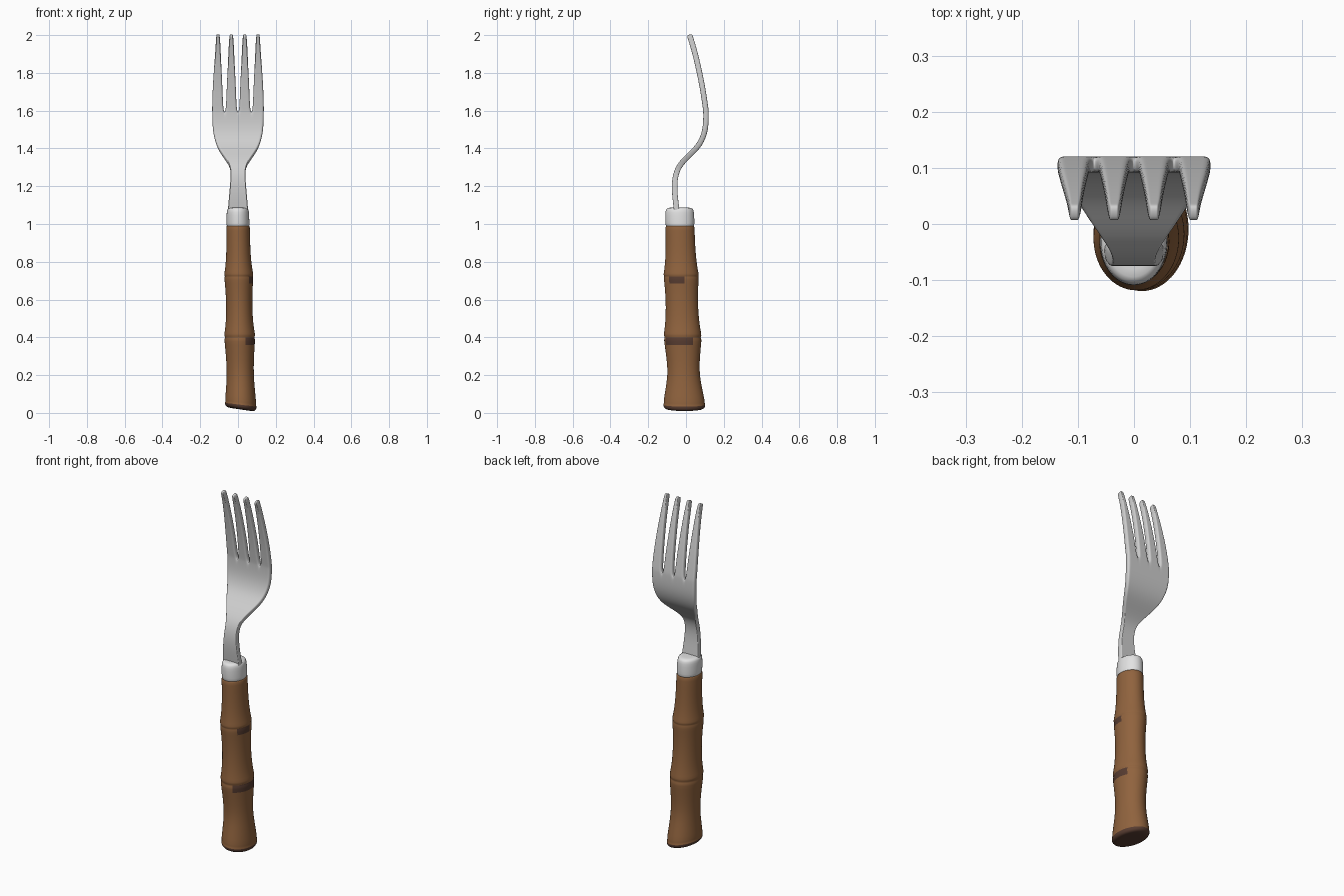
import bpy, bmesh, math

if "Cube" in bpy.data.objects:
    bpy.data.objects.remove(bpy.data.objects["Cube"])


def material(name, colour):
    m = bpy.data.materials.new(name)
    m.use_nodes = True
    m.diffuse_color = (*colour, 1)
    bsdf = next(n for n in m.node_tree.nodes if n.type == "BSDF_PRINCIPLED")
    bsdf.inputs["Base Color"].default_value = (*colour, 1)
    return m


STEEL = material("steel", (0.62, 0.62, 0.62))
COLLAR = material("pale_collar", (0.76, 0.76, 0.76))
BAMBOO = material("bamboo_brown", (0.28, 0.125, 0.048))
DARK = material("dark_brown", (0.095, 0.045, 0.03))


def finish(name, bm, materials, levels):
    bmesh.ops.recalc_face_normals(bm, faces=bm.faces)
    for f in bm.faces:
        f.smooth = True
    mesh = bpy.data.meshes.new(name)
    bm.to_mesh(mesh)
    bm.free()
    for m in materials:
        mesh.materials.append(m)
    ob = bpy.data.objects.new(name, mesh)
    bpy.context.collection.objects.link(ob)
    if name == "fork_head":
        solid = ob.modifiers.new("thickness", "SOLIDIFY")
        solid.thickness, solid.offset = 0.029, 0
    sub = ob.modifiers.new("smooth", "SUBSURF")
    sub.levels = sub.render_levels = levels
    return ob


def loft(name, rows, materials, slant=0, sides=32, rule=None):
    """Stack of ellipses (z, x radius, y radius) along the leaning handle axis."""
    bm = bmesh.new()
    rings = []
    for z, rx, ry in rows:
        cx, cy = 0.015 * (1 - z), -0.008 - 0.024 * z
        tilt = slant * max(0, 1 - z / 0.15)
        ring = []
        for i in range(sides):
            a = math.tau * i / sides
            x = rx * math.cos(a)
            ring.append(bm.verts.new((cx + x, cy + ry * math.sin(a), z - tilt * x)))
        rings.append(ring)
    for k, (lo, hi) in enumerate(zip(rings, rings[1:])):
        for i in range(sides):
            j = (i + 1) % sides
            f = bm.faces.new((lo[i], lo[j], hi[j], hi[i]))
            if rule:
                mid = (rows[k][0] + rows[k + 1][0]) / 2
                f.material_index = rule(mid, math.degrees(math.tau * (i + 0.5) / sides))
    bm.faces.new(rings[0]).material_index = 1 if rule else 0
    bm.faces.new(rings[-1])
    return finish(name, bm, materials, 1)


# Bamboo handle: dark foot and dark scars below each node on the +x side
def bamboo_rule(z, angle):
    angle = (angle + 180) % 360 - 180
    foot = z < 0.045
    low_scar = 0.37 < z < 0.4 and -65 < angle < 30
    high_scar = 0.69 < z < 0.72 and -40 < angle < 12
    return int(foot or low_scar or high_scar)


handle_rows = [
    (0.018, 0.05, 0.07), (0.019, 0.072, 0.098), (0.03, 0.083, 0.111),
    (0.044, 0.084, 0.112), (0.052, 0.081, 0.108), (0.06, 0.083, 0.11),
    (0.12, 0.077, 0.099), (0.2, 0.071, 0.084), (0.28, 0.073, 0.087),
    (0.37, 0.08, 0.098), (0.39, 0.082, 0.1), (0.4, 0.077, 0.094),
    (0.41, 0.083, 0.101), (0.425, 0.08, 0.098), (0.48, 0.072, 0.09),
    (0.56, 0.069, 0.085), (0.64, 0.071, 0.087), (0.69, 0.075, 0.091),
    (0.715, 0.077, 0.093), (0.722, 0.073, 0.089), (0.73, 0.078, 0.095),
    (0.745, 0.075, 0.091), (0.8, 0.067, 0.083), (0.88, 0.063, 0.078),
    (0.98, 0.063, 0.077), (0.99, 0.062, 0.076), (0.991, 0.05, 0.06),
]
loft("bamboo_handle", handle_rows, [BAMBOO, DARK], slant=0.17, rule=bamboo_rule)

# Pale collar between handle and steel
loft("collar", [(0.98, 0.05, 0.06), (0.985, 0.06, 0.075), (1.0, 0.061, 0.077),
                (1.05, 0.06, 0.077), (1.075, 0.058, 0.074), (1.087, 0.05, 0.065),
                (1.087, 0.02, 0.03)], [COLLAR])

# Steel head: (z, y, half width, half slot width); slots open above the root row
head_rows = [
    (1.04, -0.046, 0.054, 0), (1.09, -0.051, 0.053, 0), (1.15, -0.059, 0.047, 0),
    (1.22, -0.062, 0.041, 0), (1.28, -0.05, 0.037, 0), (1.32, -0.027, 0.05, 0),
    (1.36, 0.012, 0.08, 0), (1.4, 0.055, 0.107, 0), (1.44, 0.083, 0.122, 0),
    (1.49, 0.1, 0.133, 0), (1.54, 0.106, 0.136, 0), (1.59, 0.106, 0.137, 0),
    (1.605, 0.105, 0.137, 0.005), (1.64, 0.1, 0.137, 0.008),
    (1.72, 0.088, 0.134, 0.011), (1.8, 0.072, 0.129, 0.015),
    (1.88, 0.054, 0.123, 0.019), (1.95, 0.035, 0.118, 0.022),
    (1.99, 0.022, 0.116, 0.025), (2.003, 0.018, 0.113, 0.028),
]
CELLS = 4
bm = bmesh.new()
previous = None
for z, y, half, gap in head_rows:
    slot = 0.071 if z > 1.58 else 0.52 * half
    edges = [-half, -slot, 0, slot, half]
    tines = []
    for t in range(4):
        left = edges[t] + (gap if t > 0 else 0)
        right = edges[t + 1] - (gap if t < 3 else 0)
        row = []
        for c in range(CELLS + 1):
            if c == 0 and t > 0 and gap == 0:
                row.append(tines[-1][-1])  # neighbouring tines join below the slots
            else:
                row.append(bm.verts.new((left + (right - left) * c / CELLS, y, z)))
        tines.append(row)
    if previous:
        for lo, hi in zip(previous, tines):
            for c in range(CELLS):
                bm.faces.new((lo[c], lo[c + 1], hi[c + 1], hi[c]))
    previous = tines
finish("fork_head", bm, [STEEL], 2)
